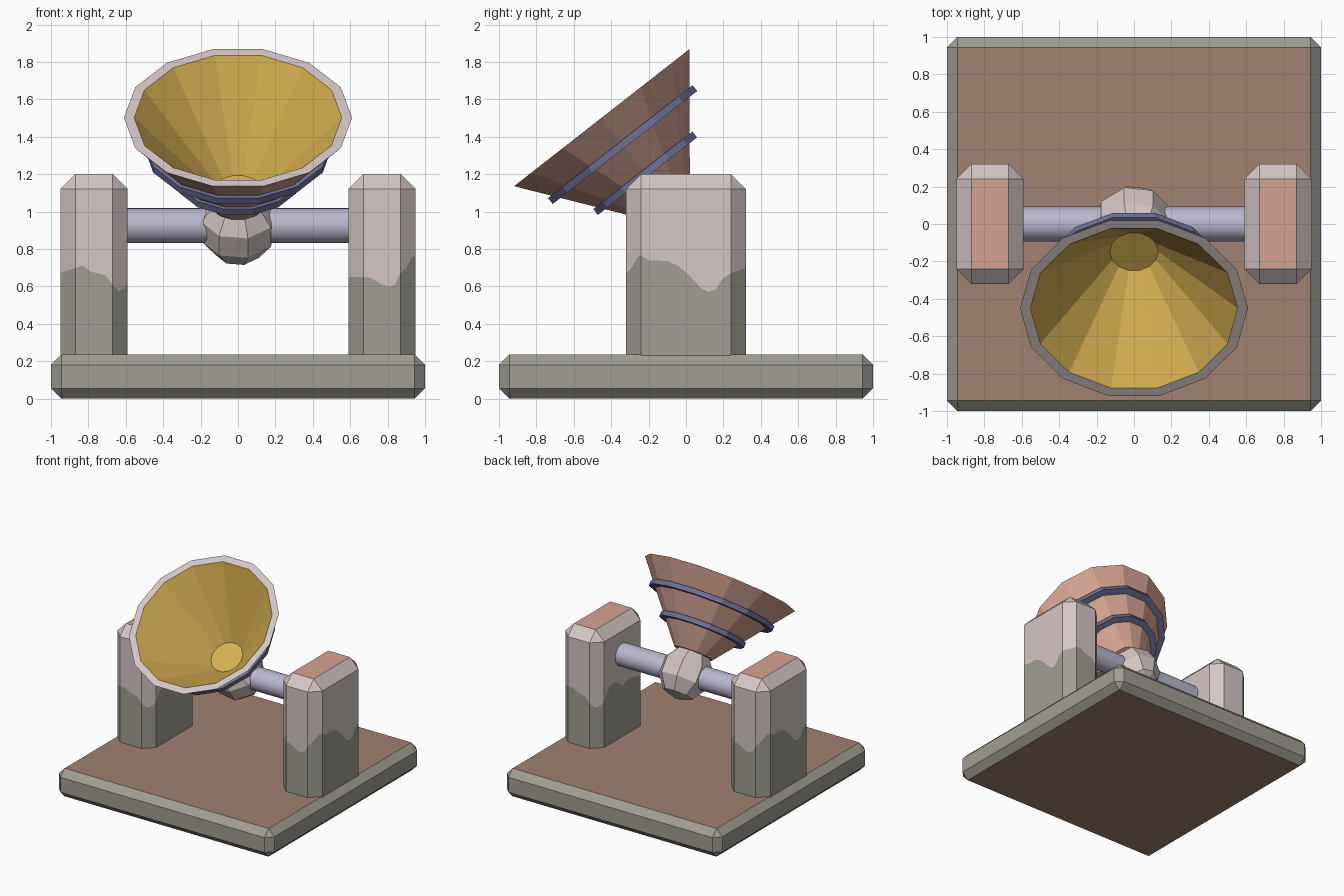
import bpy, bmesh, math
from mathutils import Matrix

if "Cube" in bpy.data.objects:
    bpy.data.objects.remove(bpy.data.objects["Cube"])


def mat(name, r, g, b):
    m = bpy.data.materials.new(name)
    lin = [((c / 255 + 0.055) / 1.055) ** 2.4 for c in (r, g, b)]
    m.diffuse_color = (*lin, 1)
    m.use_nodes = True
    m.node_tree.nodes["Principled BSDF"].inputs["Base Color"].default_value = m.diffuse_color
    return m


PALE = mat("pale stone", 212, 199, 197)
GREY = mat("olive grey stone", 160, 157, 147)
BROWN = mat("brown floor", 160, 130, 113)
SALMON = mat("salmon clay", 212, 164, 147)
YELLOW = mat("yellow bowl", 214, 176, 82)
STEEL = mat("lavender steel", 186, 184, 206)
NAVY = mat("slate blue band", 112, 112, 152)

PIVOT_Z = 0.925
TILT = Matrix.Translation((0, 0, PIVOT_Z)) @ Matrix.Rotation(math.radians(38), 4, 'X')


def finish(bm, name, mats):
    bmesh.ops.remove_doubles(bm, verts=bm.verts, dist=1e-5)
    bmesh.ops.recalc_face_normals(bm, faces=bm.faces)
    me = bpy.data.meshes.new(name)
    bm.to_mesh(me)
    bm.free()
    for m in mats:
        me.materials.append(m)
    ob = bpy.data.objects.new(name, me)
    bpy.context.collection.objects.link(ob)
    return ob


def lathe(name, profile, colours, mats, closed=False, n=14):
    """Spin (radius, height) points round the tilted dish axis."""
    bm = bmesh.new()
    rings = []
    for r, h in profile:
        rings.append([bm.verts.new((r * math.sin((k + .5) * math.tau / n),
                                    r * math.cos((k + .5) * math.tau / n), h)) for k in range(n)])
    steps = len(profile) if closed else len(profile) - 1
    for i in range(steps):
        a, b = rings[i], rings[(i + 1) % len(rings)]
        for k in range(n):
            j = (k + 1) % n
            bm.faces.new((a[k], a[j], b[j], b[k])).material_index = colours[i]
    if not closed:
        bm.faces.new(rings[0]).material_index = colours[0]
        bm.faces.new(rings[-1]).material_index = colours[-1]
    bm.transform(TILT)
    return finish(bm, name, mats)


# base slab: chamfered box, floor colour on top and underneath
bm = bmesh.new()
bmesh.ops.create_cube(bm, size=1, matrix=Matrix.Translation((0, 0, .1175)) @ Matrix.Diagonal((2, 2, .235, 1)))
bmesh.ops.bevel(bm, geom=bm.edges[:], offset=.055, segments=1, affect='EDGES')
bm.normal_update()
for f in bm.faces:
    f.material_index = int(abs(f.normal.z) > .99)
finish(bm, "base_slab", [GREY, BROWN])

# posts: outline points with the height of the wavy colour line (x, y, wave)
OUTLINE = [(.18, -.24, .765), (.18, -.20, .74), (.18, -.10, .735), (.18, -.04, .71), (.18, .02, .655),
           (.18, .08, .59), (.18, .12, .57), (.18, .16, .585), (.18, .20, .645), (.18, .24, .67),
           (.10, .32, .70), (.06, .32, .71), (.02, .32, .68), (-.06, .32, .66), (-.10, .32, .61),
           (-.13, .29, .575), (-.16, .26, .585), (-.18, .24, .63), (-.18, .17, .72), (-.18, .10, .73),
           (-.18, 0, .66), (-.18, -.10, .69), (-.18, -.18, .67), (-.18, -.24, .65), (-.10, -.32, .65),
           (-.06, -.32, .645), (0, -.32, .61), (.04, -.32, .60), (.07, -.32, .61), (.10, -.32, .67),
           (.13, -.29, .70), (.16, -.26, .755)]


def post(name, turn):
    bm = bmesh.new()
    clamp = lambda v, lim: max(-lim, min(lim, v))
    levels = [[(x, y, .23) for x, y, w in OUTLINE], OUTLINE,
              [(x, y, 1.12) for x, y, w in OUTLINE],
              [(clamp(x, .10), clamp(y, .24), 1.2) for x, y, w in OUTLINE]]
    rings = [[bm.verts.new(p) for p in ring] for ring in levels]
    n = len(OUTLINE)
    for i in range(3):
        for k in range(n):
            j = (k + 1) % n
            f = bm.faces.new((rings[i][k], rings[i][j], rings[i + 1][j], rings[i + 1][k]))
            f.material_index = int(i > 0)
    bm.faces.new(rings[0])
    # flat rectangular cap
    cap = [bm.verts.new((x, y, 1.2)) for x, y in ((.1, -.24), (.1, .24), (-.1, .24), (-.1, -.24))]
    bm.faces.new(cap).material_index = 2
    bm.transform(Matrix.Rotation(turn, 4, 'Z') @ Matrix.Translation((.77, 0, 0)))
    finish(bm, name, [GREY, PALE, SALMON])


post("right_post", 0)
post("left_post", math.pi)

# axle between the posts
bpy.ops.mesh.primitive_cylinder_add(vertices=32, radius=.093, depth=1.2, location=(0, 0, PIVOT_Z),
                                    rotation=(0, math.pi / 2, 0))
axle = bpy.context.object
axle.name = "axle"
axle.data.materials.append(STEEL)
bpy.ops.object.shade_smooth_by_angle()

# faceted pivot ball
bm = bmesh.new()
bmesh.ops.create_uvsphere(bm, u_segments=8, v_segments=5, radius=.213)
bm.transform(TILT @ Matrix.Rotation(math.radians(15), 4, 'Z'))
finish(bm, "pivot_ball", [PALE])

# dish: clay outside, pale lip, yellow inside
lathe("dish", [(.155, .16), (.61, .732), (.555, .732), (.13, .24)], [0, 1, 2], [SALMON, PALE, YELLOW])

# two bands round the dish
for name, r, h in (("upper_band", .503, .55), ("lower_band", .345, .355)):
    lathe(name, [(r - .07, h - .02), (r, h - .02), (r, h + .02), (r - .07, h + .02)],
          [0, 0, 0, 0], [NAVY], closed=True)
